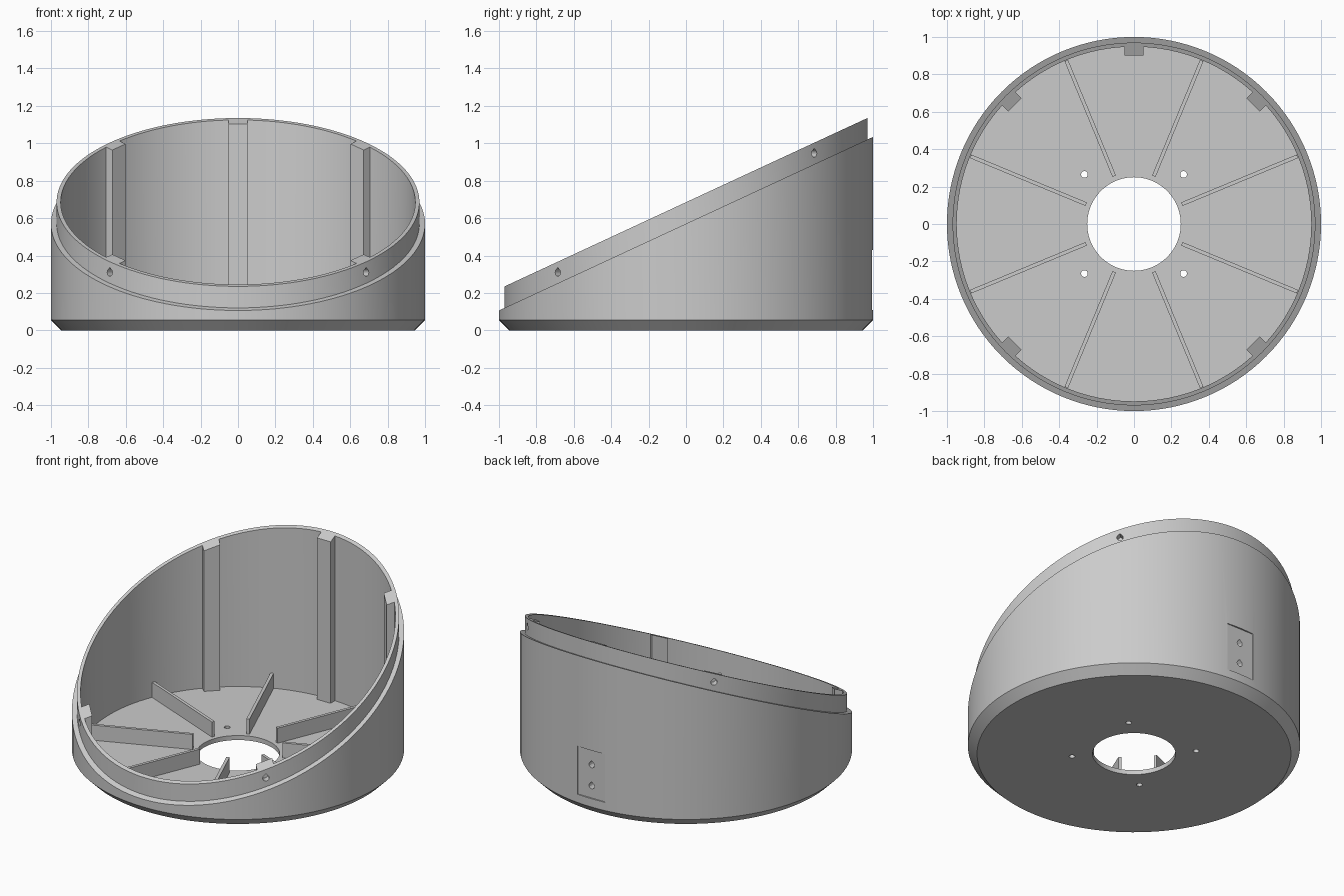
import bpy, bmesh
from math import sin, cos, tau, pi, radians
from mathutils import Vector, Matrix

cube = bpy.data.objects.get("Cube")
if cube:
    bpy.data.objects.remove(cube, do_unlink=True)

SLOPE = 0.464       # tilt of the open rim
SHOULDER = 0.57     # rim heights at the axis
LIP = 0.685
INNER = 0.948
FLOOR = 0.03
SEGMENTS = 128

grey = bpy.data.materials.new("plain grey")
grey.use_nodes = True
colour = (0.6, 0.6, 0.6, 1)
grey.diffuse_color = colour
grey.node_tree.nodes["Principled BSDF"].inputs["Base Color"].default_value = colour


def make_object(name, bm):
    bmesh.ops.recalc_face_normals(bm, faces=bm.faces)
    mesh = bpy.data.meshes.new(name)
    bm.to_mesh(mesh)
    bm.free()
    mesh.materials.append(grey)
    obj = bpy.data.objects.new(name, mesh)
    bpy.context.collection.objects.link(obj)
    return obj


def activate(obj):
    bpy.ops.object.select_all(action='DESELECT')
    obj.select_set(True)
    bpy.context.view_layer.objects.active = obj


def add_box(bm, low, high, angle=0):
    """Box between two corners, turned about the z axis."""
    low, high = Vector(low), Vector(high)
    size = high - low
    matrix = (Matrix.Rotation(angle, 4, 'Z')
              @ Matrix.Translation((low + high) / 2)
              @ Matrix.Diagonal((*size, 1)))
    return bmesh.ops.create_cube(bm, size=1, matrix=matrix)["verts"]


def add_side_hole(bm, start, length, z, angle, radius=0.02):
    """Radial drill shape with a pointed top."""
    out = Vector((cos(angle), sin(angle), 0))
    side = Vector((-sin(angle), cos(angle), 0))
    ring = []
    for k in range(12):
        a = tau * k / 12
        rise = radius * (1.35 if k == 3 else sin(a))
        ring.append(bm.verts.new(out * start + side * radius * cos(a)
                                 + Vector((0, 0, z + rise))))
    face = bm.faces.new(ring)
    tip = bmesh.ops.extrude_face_region(bm, geom=[face], use_keep_orig=True)["geom"]
    bmesh.ops.translate(bm, vec=out * length,
                        verts=[g for g in tip if isinstance(g, bmesh.types.BMVert)])


# Shell: revolved profile of (radius, height, follows the tilt)
profile = [(0.25, 0, 0), (0.945, 0, 0), (1, 0.055, 0),
           (1, SHOULDER, 1), (0.97, SHOULDER, 1),
           (0.97, LIP, 1), (INNER, LIP, 1),
           (INNER, FLOOR, 0), (0.25, FLOOR, 0)]
bm = bmesh.new()
rings = []
for i in range(SEGMENTS):
    a = tau * i / SEGMENTS
    rings.append([bm.verts.new((r * cos(a), r * sin(a), z + tilt * SLOPE * r * sin(a)))
                  for r, z, tilt in profile])
for i, ring in enumerate(rings):
    following = rings[(i + 1) % SEGMENTS]
    for j in range(len(profile)):
        k = (j + 1) % len(profile)
        bm.faces.new((ring[j], following[j], following[k], ring[k]))
shell = make_object("shell", bm)

# Inner posts, topped off along the rim plane
post_angles = [radians(d) for d in (45, 90, 135, 225, 315)]
bm = bmesh.new()
for a in post_angles:
    for v in add_box(bm, (0.9, -0.05, FLOOR - 0.01), (0.949, 0.05, 1), a):
        if v.co.z > 0.5:
            v.co.z = LIP + SLOPE * v.co.y
posts = make_object("inner_posts", bm)

# Radial floor ribs
bm = bmesh.new()
for k in range(8):
    add_box(bm, (0.277, -0.01, FLOOR - 0.01), (0.946, 0.01, FLOOR + 0.1),
            tau * (k + 0.5) / 8)
make_object("floor_ribs", bm)

# Cutter: rim screw holes, back screw holes, back recess, floor holes
bm = bmesh.new()
for a in post_angles:
    if abs(cos(a)) > 0.1:
        add_side_hole(bm, 0.925, 0.2, (SHOULDER + LIP) / 2 + SLOPE * 0.97 * sin(a), a)
        bmesh.ops.create_cone(bm, cap_ends=True, segments=16, radius1=0.018,
                              radius2=0.018, depth=0.2,
                              matrix=Matrix.Translation((0.375 * cos(a), 0.375 * sin(a), 0)))
for z in (0.19, 0.33):
    add_side_hole(bm, 0.925, 0.2, z, pi / 2)
add_box(bm, (-0.1, 0.99, 0.11), (0.1, 1.1, 0.43))
cutter = make_object("hole_cutter", bm)
cutter.hide_render = True

for obj in (shell, posts):
    mod = obj.modifiers.new("holes", 'BOOLEAN')
    mod.operation = 'DIFFERENCE'
    mod.solver = 'EXACT'
    mod.use_self = True
    mod.object = cutter
    activate(obj)
    bpy.ops.object.modifier_apply(modifier=mod.name)
bpy.data.objects.remove(cutter, do_unlink=True)

activate(shell)
bpy.ops.object.shade_smooth_by_angle(angle=radians(25))
